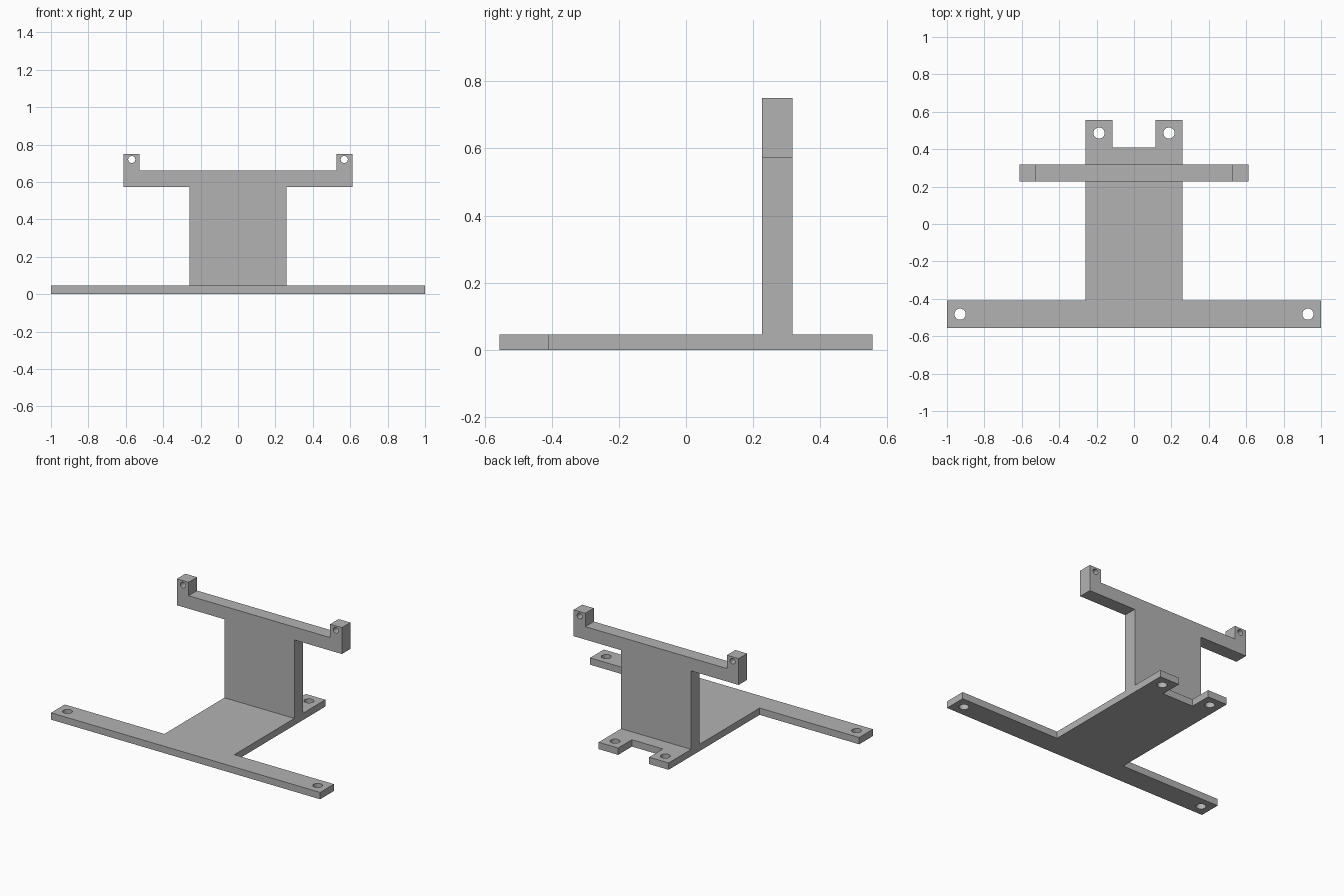
import bpy
from math import cos, sin, tau, radians
from mathutils import Matrix

cube = bpy.data.objects.get("Cube")
if cube:
    bpy.data.objects.remove(cube, do_unlink=True)

# One plain grey for the whole bracket
grey = bpy.data.materials.new("plain grey")
grey.use_nodes = True
colour = (0.45, 0.45, 0.45, 1)
grey.diffuse_color = colour
grey.node_tree.nodes["Principled BSDF"].inputs["Base Color"].default_value = colour


def mirrored(half):
    """Close a right-half outline with its mirror image."""
    return half + [(-x, y) for x, y in reversed(half)]


def circle(cx, cy, r, sides=32):
    return [(cx + r * cos(tau * i / sides), cy + r * sin(tau * i / sides))
            for i in range(sides)]


def plate(name, half, holes, thickness, matrix):
    """Extrude a symmetric outline, with each hole repeated on both sides."""
    loops = [mirrored(half)]
    for x, y, r in holes:
        loops += [circle(x, y, r), circle(-x, y, r)]
    curve = bpy.data.curves.new(name + " profile", 'CURVE')
    curve.dimensions = '2D'
    curve.fill_mode = 'BOTH'
    curve.extrude = thickness / 2
    for loop in loops:
        spline = curve.splines.new('POLY')
        spline.points.add(len(loop) - 1)
        for point, (x, y) in zip(spline.points, loop):
            point.co = (x, y, 0, 1)
        spline.use_cyclic_u = True
    temp = bpy.data.objects.new(name + " profile", curve)
    bpy.context.collection.objects.link(temp)
    graph = bpy.context.evaluated_depsgraph_get()
    mesh = bpy.data.meshes.new_from_object(temp.evaluated_get(graph))
    bpy.data.objects.remove(temp, do_unlink=True)
    mesh.name = name
    mesh.transform(matrix)
    mesh.materials.clear()
    mesh.materials.append(grey)
    obj = bpy.data.objects.new(name, mesh)
    bpy.context.collection.objects.link(obj)
    bpy.ops.object.select_all(action='DESELECT')
    obj.select_set(True)
    bpy.context.view_layer.objects.active = obj
    bpy.ops.object.shade_smooth_by_angle(angle=radians(30))
    return obj


# Flat base: wide front bar, central deck and two rear tabs
base_half = [(1, -0.556), (1, -0.41), (0.26, -0.41), (0.26, 0.556),
             (0.115, 0.556), (0.115, 0.41)]
plate("base_plate", base_half, [(0.93, -0.482, 0.03), (0.187, 0.486, 0.03)],
      0.046, Matrix.Translation((0, 0, 0.023)))

# Upright: central column, crossbar and two raised ears
upright_half = [(0.26, 0.046), (0.26, 0.573), (0.613, 0.573), (0.613, 0.75),
                (0.526, 0.75), (0.526, 0.66)]
plate("upright_bracket", upright_half, [(0.568, 0.72, 0.019)],
      0.09, Matrix.Translation((0, 0.272, 0)) @ Matrix.Rotation(radians(90), 4, 'X'))
